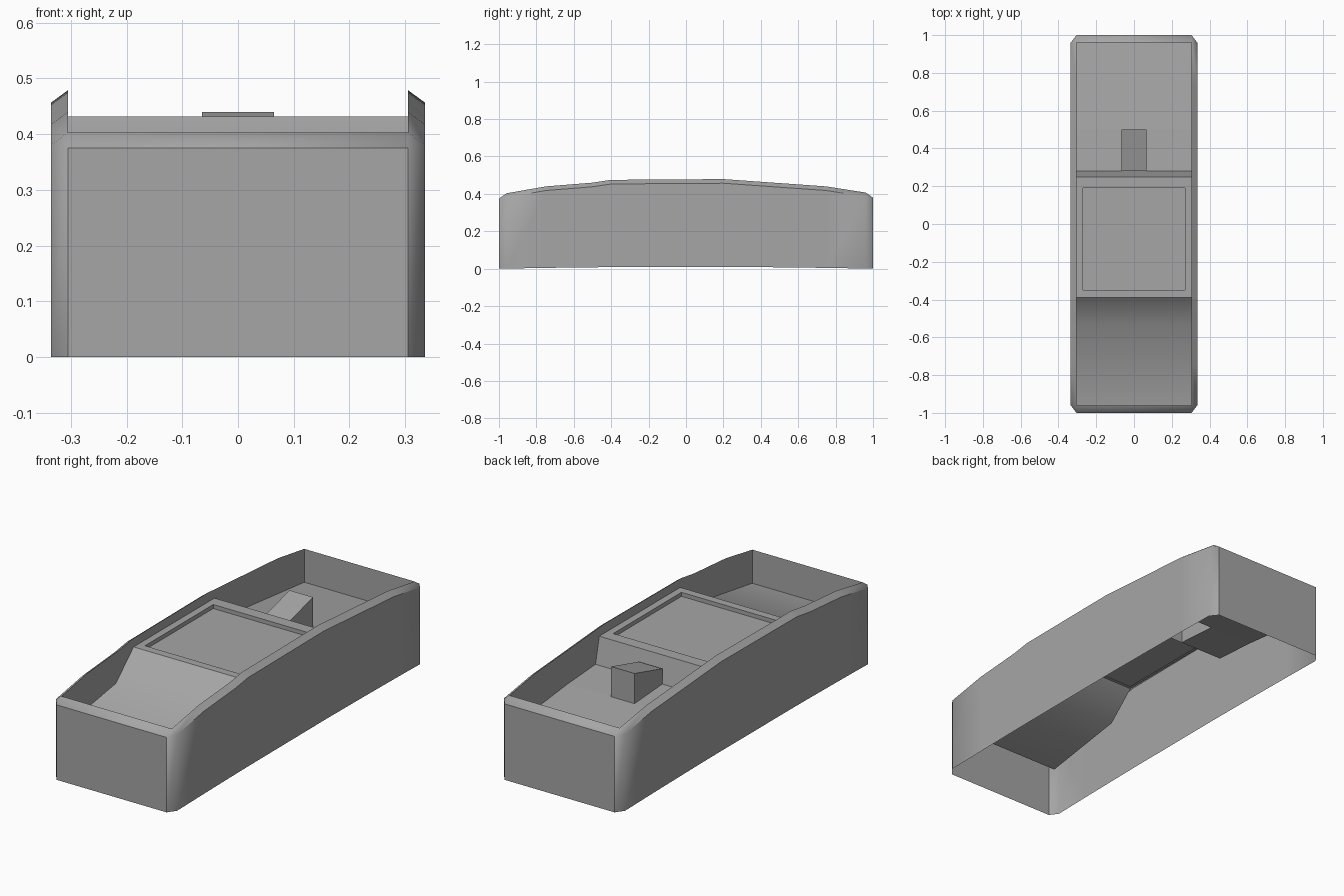
import bpy
import bmesh
import math

cube = bpy.data.objects.get("Cube")
if cube:
    bpy.data.objects.remove(cube, do_unlink=True)

GREY = (0.38, 0.38, 0.38, 1.0)
mat = bpy.data.materials.new("plain_grey")
mat.use_nodes = True
mat.diffuse_color = GREY
mat.node_tree.nodes["Principled BSDF"].inputs["Base Color"].default_value = GREY

# Side profiles as (y, z)
RIM = [(-0.96, 0.403), (-0.75, 0.44), (-0.5, 0.46), (-0.4, 0.475),
       (0.2, 0.479), (0.75, 0.44), (0.96, 0.407)]
DECK = [(-0.96, 0.235), (-0.53, 0.303), (-0.39, 0.432), (0.25, 0.432),
        (0.28, 0.303), (0.5, 0.289), (0.96, 0.24)]
OUT_X, IN_X, IN_Y = 0.335, 0.305, 0.96


def height(profile, y):
    for (y0, z0), (y1, z1) in zip(profile, profile[1:]):
        if y <= y1:
            return z0 + (z1 - z0) * (y - y0) / (y1 - y0)
    return profile[-1][1]


def finish(name, quads, angle):
    """Weld a list of corner lists into one shaded object."""
    bm = bmesh.new()
    for quad in quads:
        bm.faces.new([bm.verts.new(p) for p in quad])
    bmesh.ops.remove_doubles(bm, verts=bm.verts, dist=0.0001)
    bmesh.ops.dissolve_degenerate(bm, edges=bm.edges, dist=0.0001)
    mesh = bpy.data.meshes.new(name)
    bm.to_mesh(mesh)
    bm.free()
    mesh.materials.append(mat)
    obj = bpy.data.objects.new(name, mesh)
    bpy.context.collection.objects.link(obj)
    bpy.ops.object.select_all(action='DESELECT')
    obj.select_set(True)
    bpy.context.view_layer.objects.active = obj
    bpy.ops.object.shade_smooth_by_angle(angle=math.radians(angle))
    return obj


def bridge(rings):
    """Quads between successive closed rings of points."""
    n = len(rings[0])
    return [[a[i], a[(i + 1) % n], b[(i + 1) % n], b[i]]
            for a, b in zip(rings, rings[1:]) for i in range(n)]


def rect(x, y0, y1, z0, z1):
    return [(-x, y0, z0), (x, y0, z0), (x, y1, z1), (-x, y1, z1)]


# Outer shell: outside wall, sloped rim and inside wall down to the deck
stations = sorted({y for y, z in RIM + DECK})
half = [(IN_X, -1.0, -IN_Y, 0.375)]
half += [(OUT_X, y, y, height(RIM, y) - 0.022) for y in stations]
half += [(IN_X, 1.0, IN_Y, 0.38)]
loop = [(1, p) for p in half] + [(-1, p) for p in reversed(half)]
bottom = [(s * x, y, 0.01 * (1 - y * y)) for s, (x, y, yi, z) in loop]
outer = [(s * x, y, z) for s, (x, y, yi, z) in loop]
inner = [(s * IN_X, yi, height(RIM, yi)) for s, (x, y, yi, z) in loop]
foot = [(s * IN_X, yi, height(DECK, yi)) for s, (x, y, yi, z) in loop]
finish("outer_shell", bridge([bottom, outer, inner, foot]), 50)

# Deck: front ramp, raised panel, rear step and rear floor with openings
TRAY = (0.27, -0.35, 0.19)
BLOCK = (0.065, 0.28, 0.5)
deck = []
for (y0, z0), (y1, z1) in zip(DECK, DECK[1:]):
    hole = TRAY if y0 == -0.39 else BLOCK if y0 == BLOCK[1] else None
    outside = rect(IN_X, y0, y1, z0, z1)
    if hole:
        hx, h0, h1 = hole
        deck += bridge([outside, rect(hx, h0, h1, height(DECK, h0), height(DECK, h1))])
    else:
        deck.append(outside)
# The rear opening touches the step, so its front strip is flat and is dropped
deck = [q for q in deck if len({round(p[1], 3) for p in q}) > 1]
finish("deck", deck, 40)

# Recessed tray in the raised panel
tray_top = rect(*TRAY, 0.432, 0.432)
tray_floor = rect(*TRAY, 0.412, 0.412)
finish("panel_tray", bridge([tray_top, tray_floor]) + [tray_floor], 30)

# Hollow wedge block on the rear floor
block_foot = rect(*BLOCK, 0.303, 0.289)
block_top = rect(*BLOCK, 0.38, 0.44)
finish("wedge_block", bridge([block_foot, block_top]) + [block_top], 30)
